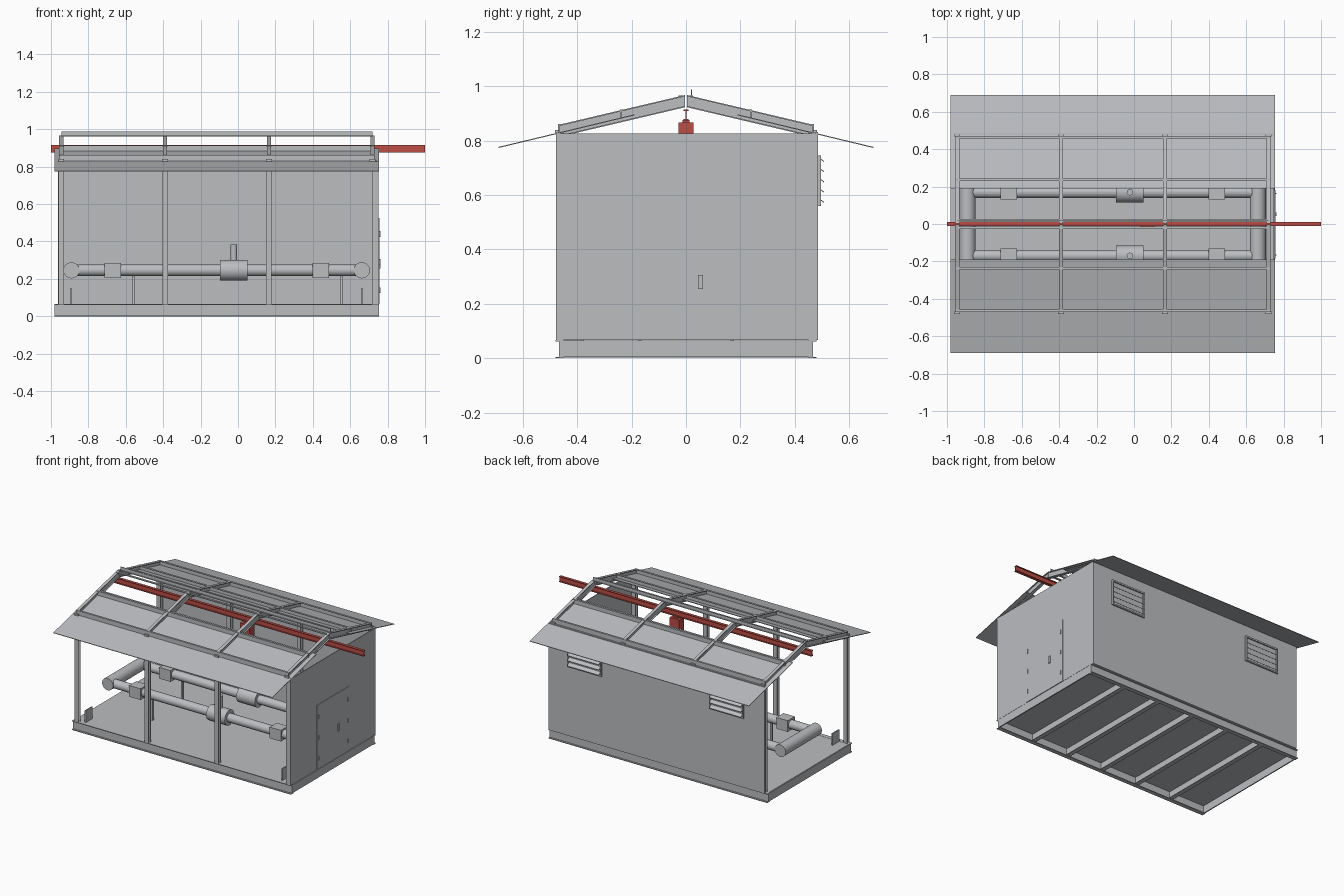
import bpy, bmesh, math
from mathutils import Matrix, Vector

if "Cube" in bpy.data.objects:
    bpy.data.objects.remove(bpy.data.objects["Cube"])


def material(name, rgb):
    m = bpy.data.materials.new(name)
    m.diffuse_color = (*rgb, 1)
    m.use_nodes = True
    m.node_tree.nodes["Principled BSDF"].inputs["Base Color"].default_value = m.diffuse_color
    return m


GREY = material("steel grey", (0.50, 0.51, 0.53))
RED = material("crane red", (0.50, 0.075, 0.06))


def boxes(name, spans, mat=GREY):
    """One object from boxes given as (x0, x1, y0, y1, z0, z1)."""
    bm = bmesh.new()
    for x0, x1, y0, y1, z0, z1 in spans:
        m = Matrix.Translation(((x0 + x1) / 2, (y0 + y1) / 2, (z0 + z1) / 2))
        m = m @ Matrix.Diagonal((abs(x1 - x0), abs(y1 - y0), abs(z1 - z0), 1))
        bmesh.ops.create_cube(bm, size=1, matrix=m)
    me = bpy.data.meshes.new(name)
    bm.to_mesh(me)
    bm.free()
    ob = bpy.data.objects.new(name, me)
    bpy.context.collection.objects.link(ob)
    me.materials.append(mat)
    return ob


def prism(name, profile, x0, x1, mat=GREY):
    """Extrude a (y, z) profile along x."""
    bm = bmesh.new()
    f = bm.faces.new([bm.verts.new((x0, y, z)) for y, z in profile])
    r = bmesh.ops.extrude_face_region(bm, geom=[f])
    bmesh.ops.translate(bm, vec=(x1 - x0, 0, 0),
                        verts=[v for v in r["geom"] if isinstance(v, bmesh.types.BMVert)])
    bmesh.ops.recalc_face_normals(bm, faces=bm.faces)
    me = bpy.data.meshes.new(name)
    bm.to_mesh(me)
    bm.free()
    ob = bpy.data.objects.new(name, me)
    bpy.context.collection.objects.link(ob)
    me.materials.append(mat)
    return ob


def pipe(name, a, b, r):
    a, b = Vector(a), Vector(b)
    bpy.ops.mesh.primitive_cylinder_add(vertices=32, radius=r, depth=(b - a).length,
                                        location=(a + b) / 2,
                                        rotation=(b - a).to_track_quat('Z', 'Y').to_euler())
    ob = bpy.context.object
    ob.name = name
    ob.data.materials.append(GREY)
    bpy.ops.object.shade_smooth_by_angle(angle=math.radians(35))


def beam_x(x0, x1, y, z0, z1, w, t):
    """I-section running along x."""
    return [(x0, x1, y - w, y + w, z0, z0 + t), (x0, x1, y - w, y + w, z1 - t, z1),
            (x0, x1, y - t / 2, y + t / 2, z0 + t, z1 - t)]


X0, X1 = -0.98, 0.755
BAYS = (-0.945, -0.39, 0.165, 0.72)

# Skid: side beams, end beams, cross beams and floor plate
for s in (-1, 1):
    boxes("skid_side_beam", beam_x(X0, X1, s * 0.465, 0, 0.066, 0.015, 0.005))
for x in (X0 + 0.004, X1 - 0.004):
    boxes("skid_end_beam", [(x - 0.004, x + 0.004, -0.462, 0.462, 0.004, 0.062)])
for i in range(1, 6):
    x = X0 + (X1 - X0) * i / 6
    boxes("skid_cross_beam", [(x - 0.003, x + 0.003, -0.462, 0.462, 0.006, 0.058),
                              (x - 0.016, x + 0.016, -0.462, 0.462, 0.003, 0.007)])
boxes("floor_plate", [(X0 + 0.005, X1 - 0.005, -0.46, 0.46, 0.058, 0.065)])

# Columns with H section
for s in (-1, 1):
    for x in BAYS[:3] + (0.731,):
        y = s * 0.465
        boxes("column", [(x - 0.015, x + 0.015, y - 0.014, y - 0.009, 0.066, 0.83),
                         (x - 0.015, x + 0.015, y + 0.009, y + 0.014, 0.066, 0.83),
                         (x - 0.0025, x + 0.0025, y - 0.009, y + 0.009, 0.066, 0.83)])

# Walls
boxes("back_wall", [(-0.963, 0.75, 0.479, 0.485, 0.066, 0.832)])
boxes("end_wall", [(0.746, 0.752, -0.479, 0.479, 0.066, 0.826)])

# Door with hinges and handle
boxes("door", [(0.752, 0.756, -0.184, 0.181, 0.066, 0.526)])
boxes("door_hinges", [(0.756, 0.761, y - 0.003, y + 0.003, z - 0.015, z + 0.015)
                      for y in (-0.165, 0.163) for z in (0.14, 0.29, 0.44)])
boxes("door_handle", [(0.756, 0.762, 0.044, 0.062, 0.255, 0.306)])

# Louvred vents on the back wall
for x0, x1 in ((0.325, 0.595), (-0.80, -0.53)):
    boxes("vent_frame", [(x0, x1, 0.485, 0.496, 0.56, 0.57), (x0, x1, 0.485, 0.496, 0.735, 0.745),
                         (x0, x0 + 0.01, 0.485, 0.496, 0.57, 0.735),
                         (x1 - 0.01, x1, 0.485, 0.496, 0.57, 0.735)])
    for i in range(5):
        z = 0.575 + i * 0.0375
        prism("vent_slat", [(0.486, z + 0.016), (0.486, z + 0.012),
                            (0.508, z - 0.004), (0.508, z)], x0 + 0.01, x1 - 0.01)

# Roof sheets and rafters, mirrored about the ridge
for s in (-1, 1):
    sheet = [(s * 0.19, 0.893), (s * 0.69, 0.773), (s * 0.69, 0.777), (s * 0.19, 0.897)]
    prism("roof_sheet", sheet, X0, X1)

    def band(top, depth):
        return [(s * 0.003, top), (s * 0.47, top - 0.11),
                (s * 0.47, top - 0.11 - depth), (s * 0.003, top - depth)]
    for x in BAYS:
        prism("rafter_flange", band(0.968, 0.005), x - 0.011, x + 0.011)
        prism("rafter_web", band(0.963, 0.035), x - 0.003, x + 0.003)
        prism("rafter_flange", band(0.928, 0.005), x - 0.011, x + 0.011)

    # Purlins: angle sections at the eave and mid slope
    for y, top in ((0.468, 0.862), (0.24, 0.914)):
        boxes("purlin", [(-0.955, 0.73, s * (y - 0.003), s * (y + 0.003), top - 0.032, top),
                         (-0.955, 0.73, s * (y - 0.011), s * (y + 0.003), top - 0.004, top)])
    # Eave clips
    for x in BAYS:
        boxes("eave_clip", [(x - 0.016, x + 0.016, s * 0.468, s * 0.482, 0.828, 0.84)])

# Ridge members
boxes("ridge_plate", [(-0.945, 0.72, 0.018, 0.022, 0.962, 0.988),
                      (-0.945, 0.72, 0.012, 0.026, 0.962, 0.966)])
boxes("ridge_strip", [(-0.945, 0.72, -0.027, -0.013, 0.960, 0.967)])

# Crane rail and hoist
boxes("crane_rail", beam_x(-1, 1, 0, 0.875, 0.915, 0.01, 0.005), RED)
boxes("hoist", [(0.035, 0.11, -0.027, 0.027, 0.774, 0.866),
                (0.055, 0.09, -0.012, 0.012, 0.866, 0.876)], RED)

# Headers and pipe runs with fittings
ZP = 0.246
for x in (-0.89, 0.662):
    pipe("header_pipe", (x, -0.205, ZP), (x, 0.205, ZP), 0.043)
for y in (-0.17, 0.17):
    pipe("pipe_run", (-0.89, y, ZP), (0.662, y, ZP), 0.031)
    pipe("pump_body", (-0.095, y, ZP), (0.052, y, ZP), 0.055)
    pipe("pump_stem", (-0.022, y, 0.28), (-0.022, y, 0.385), 0.017)
    boxes("valve_block", [(x - 0.045, x + 0.045, y - 0.04, y + 0.04, 0.206, 0.286)
                          for x in (-0.67, 0.442)])
    boxes("pipe_support", [(x - 0.007, x + 0.007, y - 0.007, y + 0.007, 0.065, 0.222)
                           for x in (-0.56, 0.555)])

# Small upright plates at the front corners
boxes("corner_plate", [(x - 0.004, x + 0.004, -0.45, -0.375, 0.065, 0.15)
                       for x in (-0.895, 0.662)])
